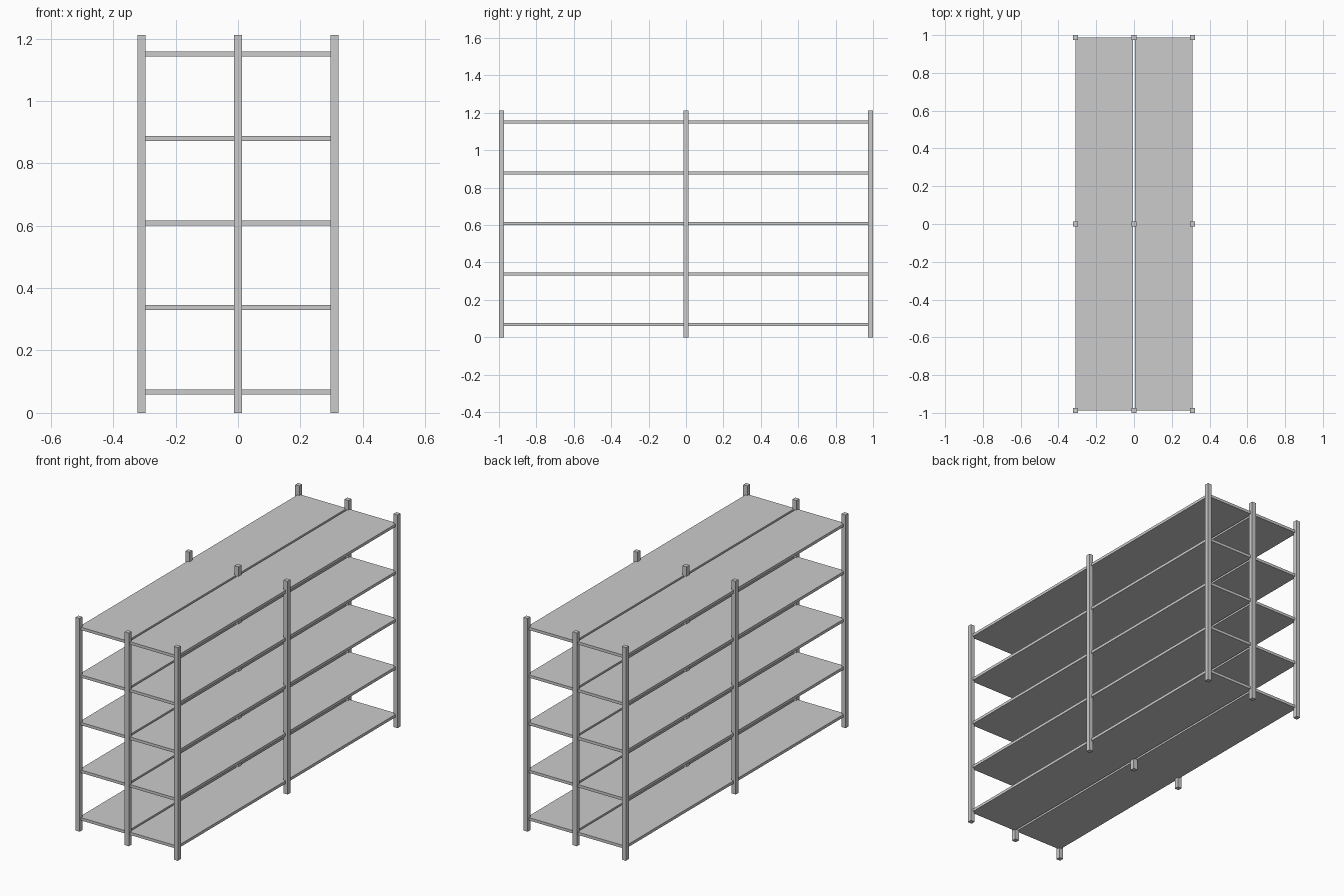
import bpy

if "Cube" in bpy.data.objects:
    bpy.data.objects.remove(bpy.data.objects["Cube"])

POST = 0.026            # square post width
HEIGHT = 1.212
X_POST, Y_POST = 0.309, 0.987
GAP = 0.006             # half the slot between the two shelf rows
THICK = 0.016


def box(name, x0, x1, y0, y1, z0, z1):
    bpy.ops.mesh.primitive_cube_add(
        size=1, location=((x0 + x1) / 2, (y0 + y1) / 2, (z0 + z1) / 2))
    ob = bpy.context.object
    ob.name = name
    ob.scale = (x1 - x0, y1 - y0, z1 - z0)
    bpy.ops.object.transform_apply(location=False, rotation=False, scale=True)
    return ob


# Upright posts in a 3 x 3 grid
h = POST / 2
for xn, x in (("left", -X_POST), ("middle", 0), ("right", X_POST)):
    for yn, y in (("front", -Y_POST), ("centre", 0), ("back", Y_POST)):
        box(f"{yn}_{xn}_post", x - h, x + h, y - h, y + h, 0, HEIGHT)

# Five levels of paired shelf boards, edges on the post centre lines
for level in range(5):
    z = 0.067 + level * 0.2707
    for side, x0, x1 in (("left", -X_POST, -GAP), ("right", GAP, X_POST)):
        box(f"{side}_shelf_{level + 1}", x0, x1, -Y_POST, Y_POST,
            z - THICK / 2, z + THICK / 2)
